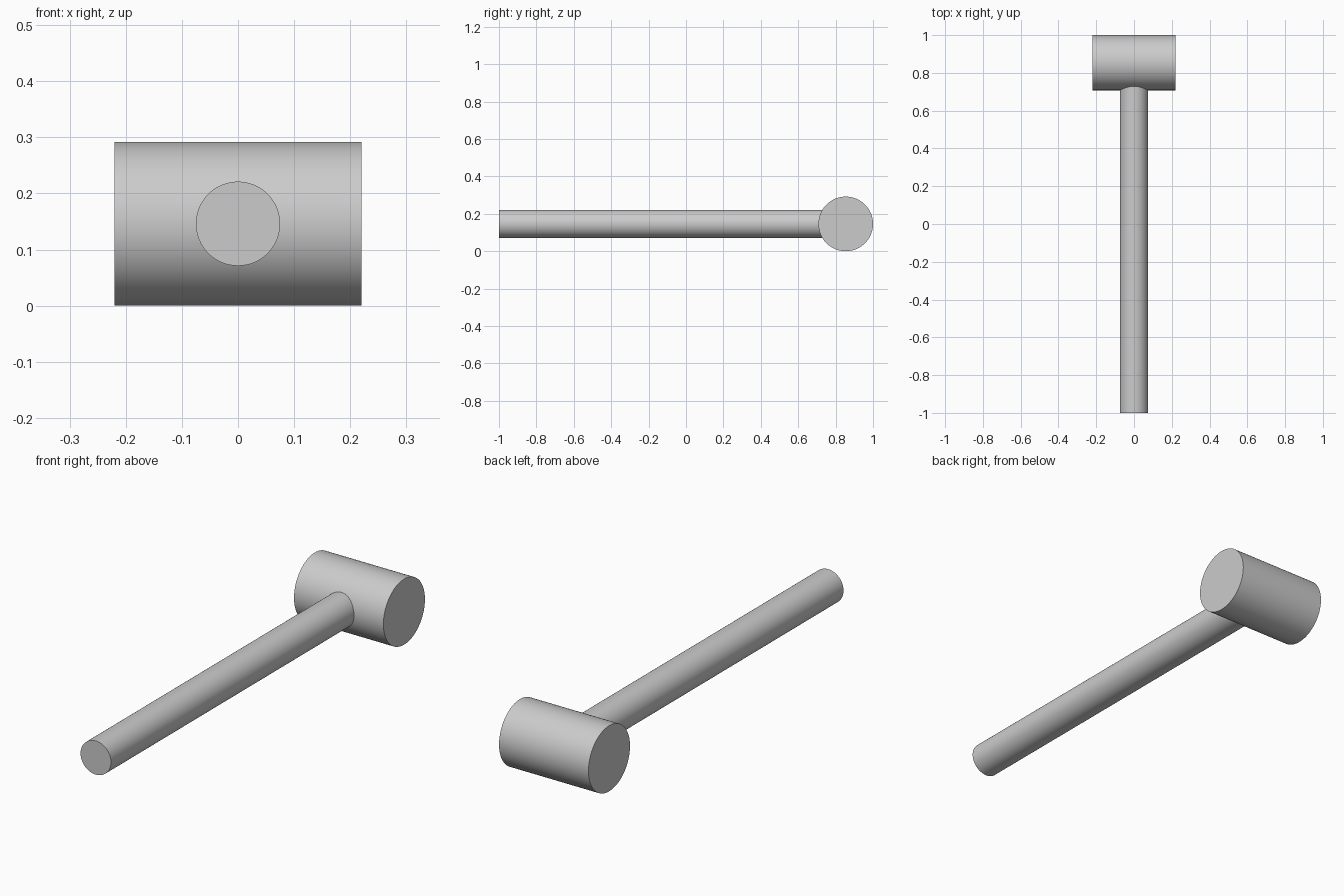
import bpy
from math import pi, radians

if "Cube" in bpy.data.objects:
    bpy.data.objects.remove(bpy.data.objects["Cube"])

HEAD_R = 0.146
HANDLE_R = 0.075
HEAD_Y = 1.0 - HEAD_R


def rod(name, radius, length, location, rotation):
    bpy.ops.mesh.primitive_cylinder_add(
        vertices=96, radius=radius, depth=length, location=location, rotation=rotation)
    obj = bpy.context.object
    obj.name = name
    bpy.ops.object.transform_apply(location=False, rotation=True, scale=True)
    bpy.ops.object.shade_smooth_by_angle(angle=radians(30))
    return obj


# Mallet head, lying along x
rod("mallet_head", HEAD_R, 0.44, (0, HEAD_Y, HEAD_R), (0, pi / 2, 0))

# Handle, running along y and ending just inside the head
start, end = -1.0, HEAD_Y - 0.1
rod("handle", HANDLE_R, end - start, (0, (start + end) / 2, HEAD_R), (pi / 2, 0, 0))
